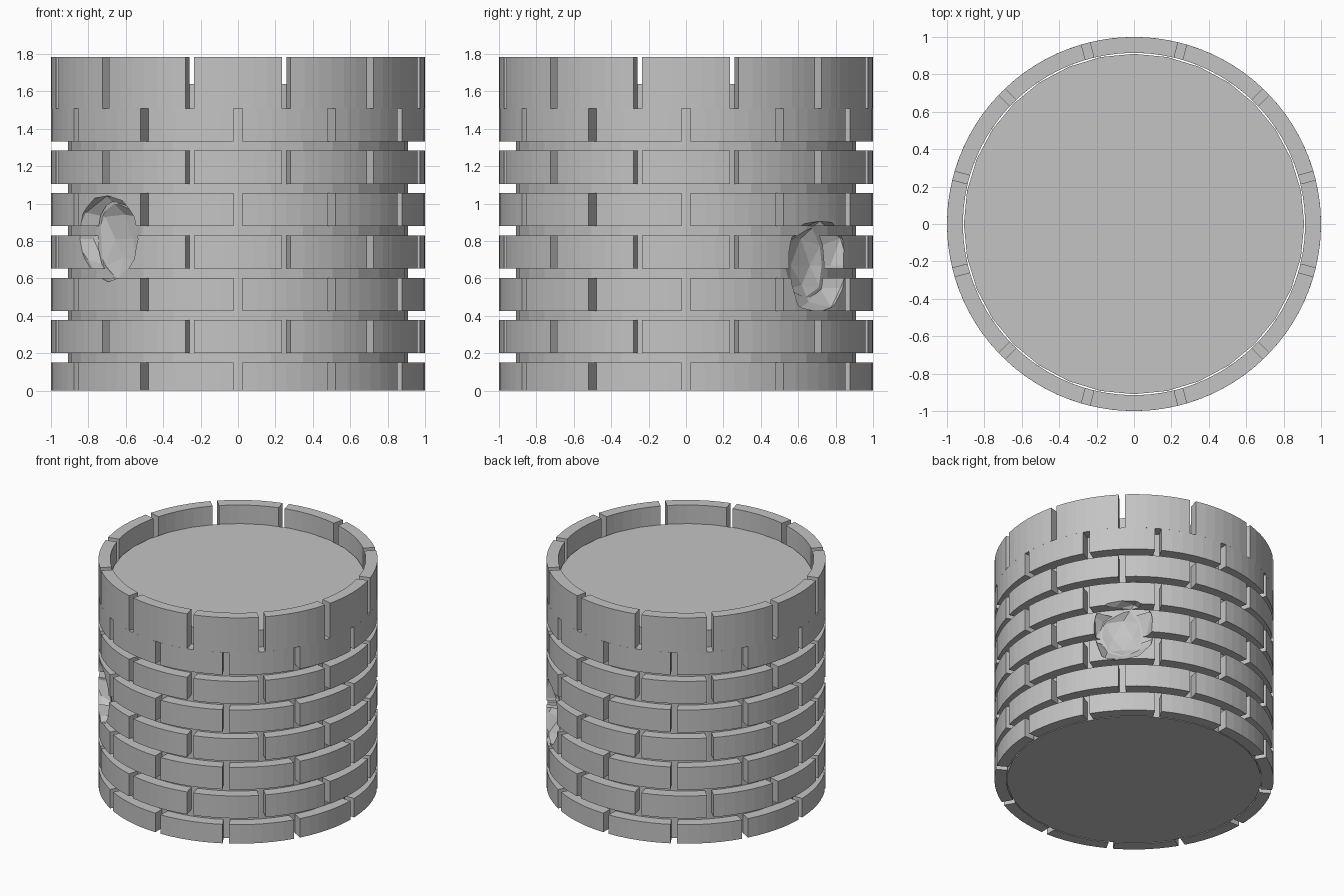
import bpy, bmesh, math, random
from mathutils import Matrix, Vector

random.seed(4)
if "Cube" in bpy.data.objects:
    bpy.data.objects.remove(bpy.data.objects["Cube"])

OUTER, INNER, CORE = 1.0, 0.915, 0.91
HALF_GAP = 0.0235
BRICKS, STEPS = 12, 6

stone = bpy.data.materials.new("grey stone")
stone.use_nodes = True
stone.diffuse_color = (0.55, 0.55, 0.55, 1)
stone.node_tree.nodes["Principled BSDF"].inputs["Base Color"].default_value = stone.diffuse_color


def make_object(name, bm):
    bmesh.ops.recalc_face_normals(bm, faces=bm.faces)
    mesh = bpy.data.meshes.new(name)
    bm.to_mesh(mesh)
    bm.free()
    mesh.materials.append(stone)
    obj = bpy.data.objects.new(name, mesh)
    bpy.context.collection.objects.link(obj)
    return obj


def add_brick(bm, start, z0, z1):
    """Curved block with parallel-sided joints to its neighbours."""
    span = math.tau / BRICKS
    sections = []
    for i in range(STEPS + 1):
        section = []
        for r, z in ((INNER, z0), (OUTER, z0), (OUTER, z1), (INNER, z1)):
            gap = math.asin(HALF_GAP / r)
            a = start + gap + (span - 2 * gap) * i / STEPS
            section.append(bm.verts.new((r * math.cos(a), r * math.sin(a), z)))
        sections.append(section)
    for a, b in zip(sections, sections[1:]):
        for k in range(4):
            n = (k + 1) % 4
            bm.faces.new((a[k], a[n], b[n], b[k]))
    bm.faces.new(sections[0])
    bm.faces.new(sections[-1])


# Solid core, with its floor sunk below the parapet
bm = bmesh.new()
bmesh.ops.create_cone(bm, cap_ends=True, segments=32, radius1=CORE, radius2=CORE,
                      depth=1.64, matrix=Matrix.Translation((0, 0, 0.82)))
parts = [make_object("tower_core", bm)]

# Staggered brick courses, the tallest one forming the parapet
courses = [(0, 0.15)] + [(0.2 + 0.2265 * i, 0.377 + 0.2265 * i) for i in range(6)]
courses.append((courses[-1][1], 1.785))
for row, (z0, z1) in enumerate(courses):
    bm = bmesh.new()
    for k in range(BRICKS):
        add_brick(bm, (k + 0.5 * (row % 2)) * math.tau / BRICKS, z0, z1)
    name = "parapet_course" if row == len(courses) - 1 else f"brick_course_{row + 1}"
    parts.append(make_object(name, bm))

# Jagged lumps that knock the damage holes out of the wall
bm = bmesh.new()
for degrees, height in ((226, 0.81), (45, 0.67), (172, 0.45)):
    place = (Matrix.Rotation(math.radians(degrees), 4, "Z")
             @ Matrix.Translation((1.0, 0, height)))
    lump = bmesh.ops.create_icosphere(bm, subdivisions=2, radius=1)["verts"]
    for v in lump:
        p = v.co * random.uniform(0.85, 1.12)
        v.co = place @ Vector((max(p.x, -0.88) * 0.15, p.y * 0.235, p.z * 0.25))
cutter = make_object("damage_cutter", bm)
cutter.hide_render = True

for part in parts:
    cut = part.modifiers.new("damage", "BOOLEAN")
    cut.operation = "DIFFERENCE"
    cut.solver = "EXACT"
    cut.object = cutter
    bpy.ops.object.select_all(action="DESELECT")
    bpy.context.view_layer.objects.active = part
    part.select_set(True)
    bpy.ops.object.modifier_apply(modifier=cut.name)

bpy.data.objects.remove(cutter)
